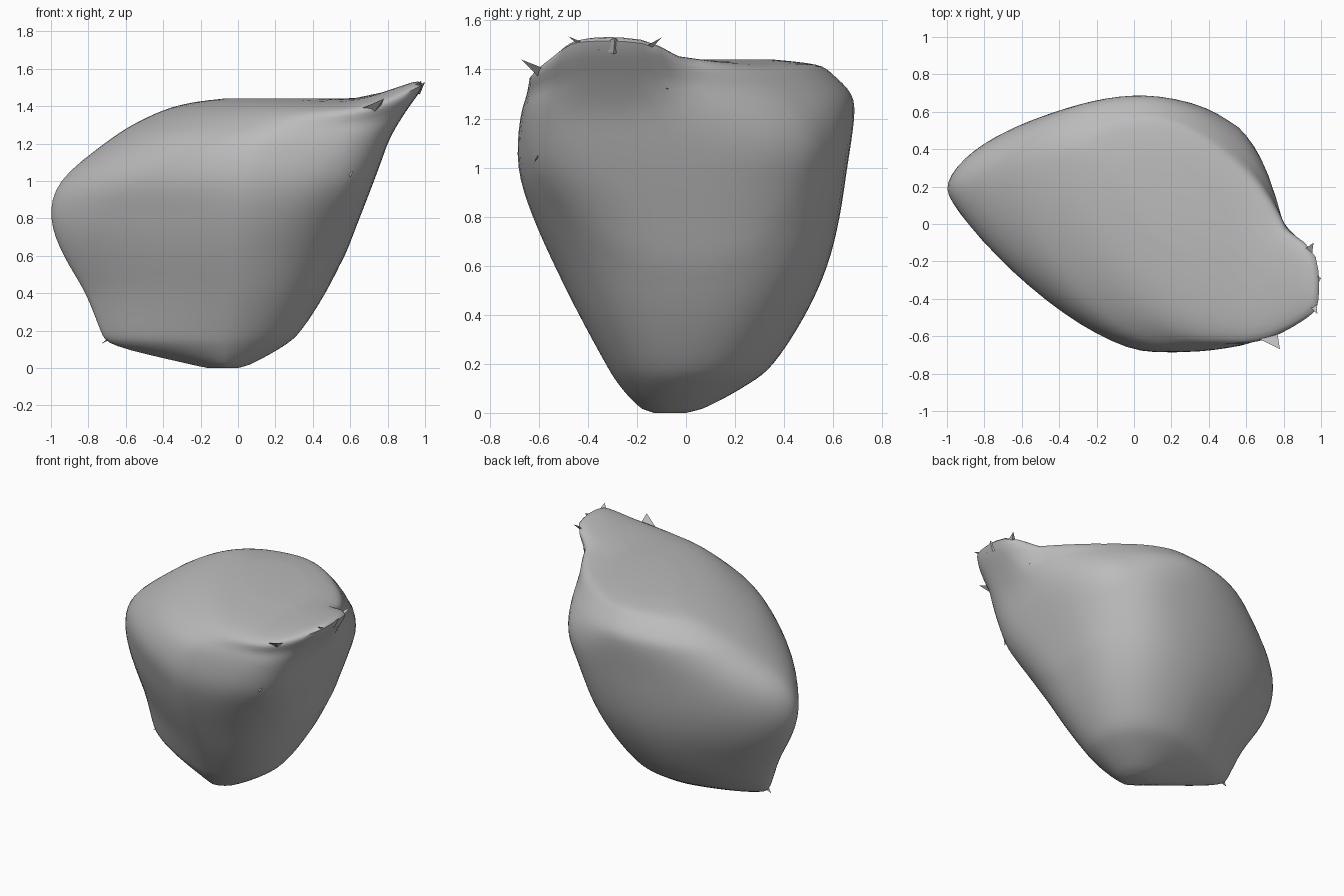
import bpy
import bmesh
import math
from mathutils import Vector

cube = bpy.data.objects.get("Cube")
if cube:
    bpy.data.objects.remove(cube, do_unlink=True)

# One plain grey for the whole model
grey = bpy.data.materials.new("stone_grey")
grey.use_nodes = True
colour = (0.5, 0.5, 0.5, 1)
grey.diffuse_color = colour
grey.node_tree.nodes["Principled BSDF"].inputs["Base Color"].default_value = colour

# Horizontal levels: height, then the leftmost, front, rightmost and back
# points as x, y pairs, then the squareness of the front right corner
LEVELS = [
    (0, -.16, -.05, -.08, -.13, 0, -.06, -.06, 0, 2),
    (.03, -.3, 0, -.07, -.2, .09, -.05, -.08, .1, 2),
    (.12, -.67, .08, -.05, -.28, .25, -.02, -.08, .26, 2),
    (.2, -.74, .09, -.03, -.33, .34, 0, -.08, .36, 2.1),
    (.4, -.82, .12, 0, -.44, .47, 0, -.06, .49, 2.2),
    (.6, -.94, .16, 0, -.54, .57, -.03, -.03, .58, 2.3),
    (.8, -1.01, .18, .02, -.63, .65, -.1, 0, .63, 2.6),
    (1, -.96, .2, .06, -.69, .73, -.18, .03, .66, 3.2),
    (1.2, -.72, .27, .15, -.68, .81, -.25, .05, .69, 3.4),
    (1.3, -.57, .31, .3, -.65, .85, -.28, .06, .68, 3.2),
    (1.38, -.4, .35, .5, -.62, .88, -.3, .1, .6, 3),
    (1.42, -.25, .35, .48, -.44, .78, -.28, .12, .54, 2.4),
    (1.44, -.08, .25, .3, -.12, .5, -.05, .15, .36, 2),
]
STEPS = 4       # rings between two levels
QUARTER = 16    # points on each quarter of a ring


def spline(a, b, c, d, t):
    """Smooth value between b and c."""
    return b + t * ((c - a) / 2 + t * (a - 2.5 * b + 2 * c - d / 2
                                       + t * (1.5 * (b - c) + (d - a) / 2)))


def smooth_levels():
    last = len(LEVELS) - 1
    for i in range(last):
        group = [LEVELS[min(max(i + k, 0), last)] for k in (-1, 0, 1, 2)]
        for s in range(STEPS):
            yield [spline(*vals, s / STEPS) for vals in zip(*group)]
    yield LEVELS[-1]


def ramp(value, start, end):
    """Smooth step from 0 at start to 1 at end."""
    t = min(1, max(0, (value - start) / (end - start)))
    return t * t * (3 - 2 * t)


def flare_lip(p):
    """Push a short stretch of the upper right edge out and up into a lip."""
    span = ramp(p.y, -.02, -.15) * ramp(p.y, -.62, -.44)
    height = min(1, max(0, (p.z - 1.15) / .23))
    p.x += .11 * span * height ** 2 * ramp(p.x, .6, .85)
    reach = max(0, (p.x - .5) / .5)
    p.z += .15 * reach ** 2 * (p.z / 1.4) ** 4
    return p


def ring_points(level):
    z, lx, ly, fx, fy, rx, ry, bx, by, corner = level
    ends = [Vector((rx, ry, z)), Vector((bx, by, z)),
            Vector((lx, ly, z)), Vector((fx, fy, z))]
    # Squareness of each quarter, from the back right round to the front right
    powers = (2.2 + .6 * z - 1.4 * ramp(z, 1, 1.4), 1.4 + .45 * z,
              1.27 + .38 * ramp(z, .8, 1.3), corner)
    points = []
    for q in range(4):
        a, b = ends[q], ends[(q + 1) % 4]
        mid = Vector((b.x, a.y, z)) if q % 2 == 0 else Vector((a.x, b.y, z))
        for k in range(QUARTER):
            angle = math.pi / 2 * k / QUARTER
            u = math.cos(angle) ** (2 / powers[q])
            v = math.sin(angle) ** (2 / powers[q])
            points.append(flare_lip(mid + (a - mid) * u + (b - mid) * v))
    return points


def make_object(name, bm, sharp_angle):
    bmesh.ops.recalc_face_normals(bm, faces=bm.faces[:])
    mesh = bpy.data.meshes.new(name)
    bm.to_mesh(mesh)
    bm.free()
    mesh.materials.append(grey)
    obj = bpy.data.objects.new(name, mesh)
    bpy.context.collection.objects.link(obj)
    bpy.ops.object.select_all(action='DESELECT')
    obj.select_set(True)
    bpy.context.view_layer.objects.active = obj
    bpy.ops.object.shade_smooth_by_angle(angle=math.radians(sharp_angle))


# Body: rings bridged from bottom to top and closed at both ends
bm = bmesh.new()
rings = [[bm.verts.new(p) for p in ring_points(lv)] for lv in smooth_levels()]
count = 4 * QUARTER
for low, high in zip(rings, rings[1:]):
    for k in range(count):
        n = (k + 1) % count
        bm.faces.new((low[k], low[n], high[n], high[k]))
bm.faces.new(rings[0][::-1])
bm.faces.new(rings[-1])
# Soften the bends between levels
inner = [v for ring in rings[1:-1] for v in ring if v.co.x < .55 and v.co.z > .02]
for _ in range(5):
    bmesh.ops.smooth_vert(bm, verts=inner, factor=.5,
                          use_axis_x=True, use_axis_y=True, use_axis_z=True)
make_object("body", bm, 50)


def add_spike(name, base, tip, width):
    """Thin three-sided shard whose base is sunk into the body."""
    base, tip = Vector(base), Vector(tip)
    axis = (tip - base).normalized()
    side = axis.cross(Vector((0, 0, 1))).normalized()
    up = side.cross(axis)
    bm = bmesh.new()
    feet = [bm.verts.new(base + side * width), bm.verts.new(base - side * width),
            bm.verts.new(base - up * width * .6)]
    top = bm.verts.new(tip)
    bm.faces.new(feet)
    for k in range(3):
        bm.faces.new((feet[k], feet[(k + 1) % 3], top))
    make_object(name, bm, 20)


# Jagged shards along the torn lip, and the spur low on the other side
add_spike("lip_shard_front", (.7, -.56, 1.38), (.78, -.67, 1.44), .07)
add_spike("lip_shard_outer", (.93, -.37, 1.48), (.98, -.48, 1.535), .05)
add_spike("lip_shard_middle", (.95, -.3, 1.49), (1, -.29, 1.53), .06)
add_spike("lip_shard_back", (.9, -.2, 1.46), (.96, -.1, 1.53), .05)
add_spike("lip_shard_lower", (.78, -.16, 1.36), (.84, -.07, 1.32), .05)
add_spike("side_shard", (.61, -.55, 1.14), (.6, -.62, 1.02), .05)
add_spike("base_spur", (-.62, .08, .22), (-.73, .08, .13), .06)
